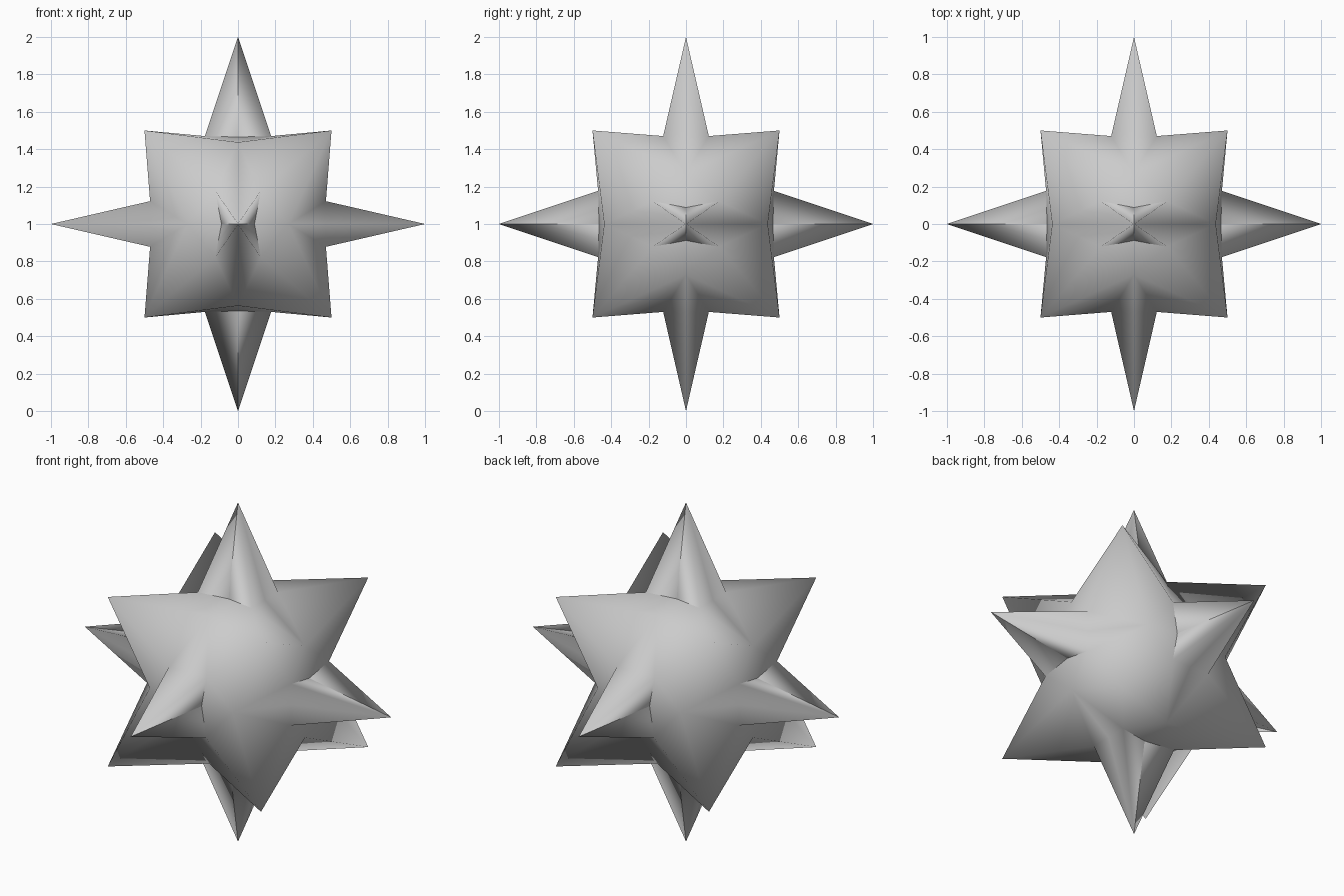
import bpy, bmesh
from itertools import product

if "Cube" in bpy.data.objects:
    bpy.data.objects.remove(bpy.data.objects["Cube"])

# Key points of one eighth of one star side (around +z, star centre at origin)
TIP = (0, 0, 1.0)              # long axis spike
GROOVE = (0, 0.088, 0.465)     # foot of the groove on the narrow side
FOOT = (0.177, 0.122, 0.47)    # foot of the spike ridge
WIDE = (0.177, 0, 0.47)        # foot middle on the wide side
CORNER = (0.5, 0.5, 0.5)       # corner spike
MID_Y = (0.437, 0, 0.27)       # notch between corners, wide side
MID_X = (0, 0.27, 0.437)       # notch between corners, narrow side

FACES = [(TIP, FOOT, GROOVE), (TIP, WIDE, FOOT), (FOOT, WIDE, MID_Y),
         (FOOT, MID_Y, CORNER), (FOOT, CORNER, MID_X), (FOOT, MID_X, GROOVE)]
CREASES = [(TIP, GROOVE), (GROOVE, FOOT)]

bm = bmesh.new()
pool = {}


def vert(p, turns, sign):
    """Shared vertex after cyclic axis turns and mirroring."""
    for _ in range(turns):
        p = (p[2], p[0], p[1])
    key = tuple(round(a * s, 4) + 0.0 for a, s in zip(p, sign))
    if key not in pool:
        pool[key] = bm.verts.new((key[0], key[1], key[2] + 1.0))
    return pool[key]


# Repeat the patch over three axes and eight octants
for turns in range(3):
    for sign in product((1, -1), repeat=3):
        for f in FACES:
            bm.faces.new([vert(p, turns, sign) for p in f]).smooth = True
        for a, b in CREASES:
            e = bm.edges.get((vert(a, turns, sign), vert(b, turns, sign)))
            e.smooth = False

bmesh.ops.recalc_face_normals(bm, faces=bm.faces)
mesh = bpy.data.meshes.new("spiked_star")
bm.to_mesh(mesh)
bm.free()
star = bpy.data.objects.new("spiked_star", mesh)
bpy.context.collection.objects.link(star)
